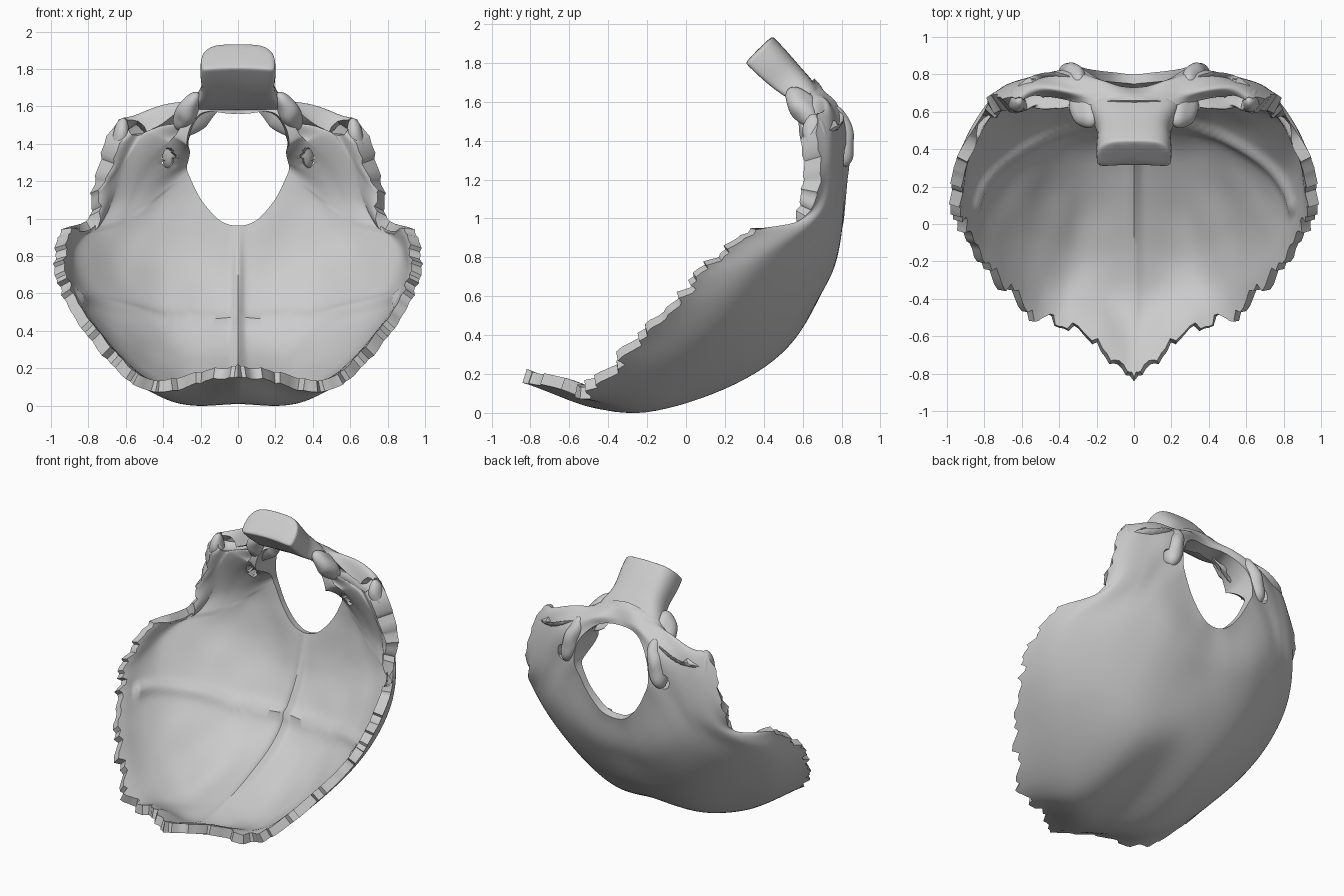
import bpy, bmesh, random
from math import exp, sin, pi, hypot
from mathutils import Vector, Euler, noise

if "Cube" in bpy.data.objects:
    bpy.data.objects.remove(bpy.data.objects["Cube"])
random.seed(4)

NR, NU = 126, 44          # rays around half the opening, steps along each ray


def spline(pts, t, mirrored=False):
    """Smooth curve through pts, t in 0..1."""
    p = [Vector(q) for q in pts]
    m = Vector((-1, 1, 1))
    a, b = (p[1] * m, p[-2] * m) if mirrored else (2 * p[0] - p[1], 2 * p[-1] - p[-2])
    p = [a] + p + [b]
    s = min(max(t, 0), 1) * (len(p) - 3)
    k = min(int(s), len(p) - 4)
    f = s - k
    a, b, c, d = p[k:k + 4]
    return 0.5 * (2 * b + (c - a) * f + (2 * a - 5 * b + 4 * c - d) * f * f
                  + (3 * b - a - 3 * c + d) * f ** 3)


def gauss(v, w):
    return exp(-(v / w) ** 2)


def finish(ob, angle=0.75):
    """Apply modifiers, then smooth shading with sharp edges kept."""
    bpy.ops.object.select_all(action='DESELECT')
    ob.select_set(True)
    bpy.context.view_layer.objects.active = ob
    for mod in list(ob.modifiers):
        bpy.ops.object.modifier_apply(modifier=mod.name)
    bpy.ops.object.shade_smooth_by_angle(angle=angle)


def make(name, bm):
    me = bpy.data.meshes.new(name)
    bm.to_mesh(me)
    bm.free()
    ob = bpy.data.objects.new(name, me)
    bpy.context.collection.objects.link(ob)
    return ob


# Guide rings of the outer surface (right half, from low midline to high midline)
opening = [(0, .80, .95), (.10, .81, .98), (.19, .82, 1.08), (.25, .83, 1.19),
           (.29, .84, 1.30), (.26, .82, 1.45), (.15, .76, 1.56), (0, .73, 1.58)]
ring_a = [(0, .72, .66), (.22, .73, .68), (.38, .76, .80), (.48, .78, .98),
          (.46, .80, 1.20), (.38, .82, 1.46), (.19, .77, 1.60), (0, .72, 1.62)]
ring_b = [(0, .42, .25), (.30, .40, .25), (.53, .50, .48), (.68, .64, .82),
          (.59, .77, 1.12), (.48, .78, 1.49), (.21, .72, 1.63), (0, .70, 1.67)]
ring_c = [(0, -.30, .01), (.36, -.12, .04), (.74, .15, .39), (.90, .40, .78),
          (.73, .71, 1.06), (.57, .74, 1.52), (.23, .68, 1.64), (0, .68, 1.70)]
border = [(0, -.86, .16), (.20, -.67, .13), (.42, -.51, .07), (.62, -.44, .16),
          (.80, -.22, .37), (.93, -.03, .57), (.985, .12, .76), (.95, .35, .93),
          (.80, .60, 1.0), (.77, .69, 1.2), (.64, .67, 1.53), (.46, .68, 1.48),
          (.24, .64, 1.64), (.12, .66, 1.70), (0, .66, 1.72)]

# Curved shell lofted from the opening out to the toothed border
bm = bmesh.new()
layer = bm.verts.layers.deform.verify()
grid = []
for i in range(NR + 1):
    t = i / NR
    r = 14 * t
    keys = [spline(k, t, True) for k in (opening, ring_a, ring_b, ring_c)]
    keys.append(spline(border, t))
    toothed = 1 if r < 6.4 else (.55 if r < 11 else 0)
    tooth = random.uniform(-.035, .03) * toothed
    wave = noise.noise(Vector((r * 1.7, 3, 0))) * .06 * (.4 < r < 11)
    row = []
    for j in range(NU + 1):
        u = j / NU
        co = spline(keys, u)
        edge = max(0, (u - .93) / .07)
        out = (keys[4] - keys[3]).normalized()
        co += out * (tooth * edge ** 2 + wave * max(0, (u - .75) / .25) ** 2)
        if i in (0, NR):
            co.x = 0
        v = bm.verts.new(co)
        # wall thickness: thick beside the opening, crests on the inside
        th = .05 + .16 * gauss(r - 11, 2.3) * (1 - u) ** .7 + .05 * gauss(r - 9.6, 1.3)
        th += .012 * gauss(u - 1, .1)
        if r < 7:
            th += .03 * gauss(co.x, .025) * sin(pi * min(1, u * 1.2 + .05) * .9)
            th += .025 * gauss(co.z - .43 - .25 * max(0, co.x - .4), .03) * (u < .9)
            th += .008 * noise.noise(co * 5)
        v[layer][0] = min(1, max(.02, th) / .3)
        row.append(v)
    grid.append(row)
for i in range(NR):
    for j in range(NU):
        bm.faces.new((grid[i][j], grid[i + 1][j], grid[i + 1][j + 1], grid[i][j + 1]))

# Nerve canal through the wall beside the opening
cx, cz, rx, rz = .40, 1.32, .036, .052
hole = [f for f in bm.faces if f.calc_center_median().y > .5
        and hypot((f.calc_center_median().x - cx) / rx, (f.calc_center_median().z - cz) / rz) < 1]
rim = {v for f in hole for v in f.verts if any(g not in hole for g in v.link_faces)}
for v in rim:
    d = hypot((v.co.x - cx) / rx, (v.co.z - cz) / rz)
    v.co.x, v.co.z = cx + (v.co.x - cx) / d, cz + (v.co.z - cz) / d
bmesh.ops.delete(bm, geom=hole, context='FACES')

shell = make("skull_base_shell", bm)
if not shell.vertex_groups:
    shell.vertex_groups.new(name="thickness")
mir = shell.modifiers.new("mirror", 'MIRROR')
mir.use_clip = True
sol = shell.modifiers.new("wall", 'SOLIDIFY')
sol.thickness, sol.offset, sol.vertex_group = .3, -1, shell.vertex_groups[0].name
finish(shell)

# Wedge-shaped block above the opening: (y, z, half width, half thickness)
stations = [(.37, 1.87, .20, .10), (.38, 1.86, .20, .10), (.44, 1.80, .205, .10),
            (.52, 1.72, .19, .09), (.58, 1.67, .22, .08), (.63, 1.63, .25, .065),
            (.67, 1.605, .22, .05)]
section = [(-1, -.9), (-.9, -1), (0, -.8), (.9, -1), (1, -.9), (1, .25),
           (.72, 1), (0, 1), (-.72, 1), (-1, .25)]
up = Vector((0, .707, .707))
bm = bmesh.new()
rings = [[bm.verts.new(Vector((a * w, y, z)) + up * b * h) for a, b in section]
         for y, z, w, h in stations]
for p, q in zip(rings, rings[1:]):
    for k in range(10):
        bm.faces.new((p[k], p[k - 1], q[k - 1], q[k]))
bm.faces.new(rings[0])
bm.faces.new(rings[-1][::-1])
bmesh.ops.recalc_face_normals(bm, faces=bm.faces)
block = make("basilar_block", bm)
block.modifiers.new("round", 'SUBSURF').levels = 2
finish(block)


# Rounded bumps: joint condyles, inner tubercles and side processes
def bump(name, loc, size, rot):
    for s in (1, -1):
        bm = bmesh.new()
        bmesh.ops.create_icosphere(bm, subdivisions=4, radius=1)
        turn = Euler((rot[0], rot[1] * s, rot[2] * s)).to_matrix()
        for v in bm.verts:
            p = turn @ (v.co * Vector(size))
            v.co = p + Vector((loc[0] * s, loc[1], loc[2]))
            v.co += p.normalized() * .02 * noise.noise(Vector((abs(v.co.x), v.co.y, v.co.z)) * 9)
        finish(make(name, bm))


bump("condyle", (.325, .785, 1.42), (.06, .08, .17), (.1, -.25, 0))
bump("inner_tubercle", (.27, .60, 1.58), (.055, .075, .12), (.5, -.5, 0))
bump("side_process", (.63, .665, 1.41), (.045, .06, .14), (.1, -.15, 0))
